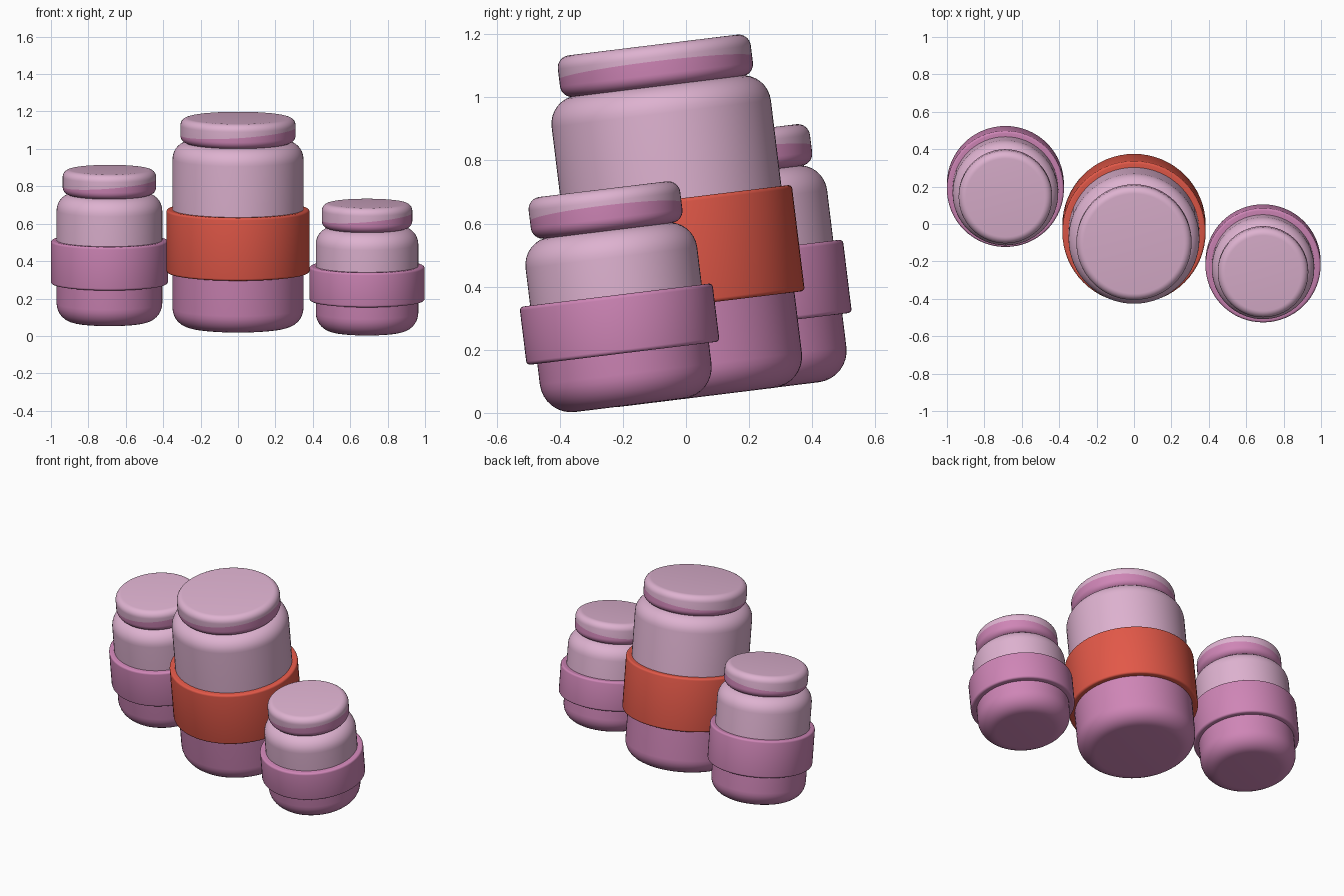
import bpy, bmesh, math
from mathutils import Matrix

if "Cube" in bpy.data.objects:
    bpy.data.objects.remove(bpy.data.objects["Cube"])

SEGMENTS = 64
TILT = math.radians(7)   # whole group leans toward the front
LID_H = 0.133


def material(name, rgb):
    m = bpy.data.materials.new(name)
    m.diffuse_color = (*rgb, 1)
    m.use_nodes = True
    m.node_tree.nodes["Principled BSDF"].inputs["Base Color"].default_value = m.diffuse_color
    return m


LIGHT = material("pale pink", (0.73, 0.445, 0.63))
PINK = material("deep pink", (0.62, 0.235, 0.468))
RED = material("warm red", (0.76, 0.098, 0.065))


def arc(r, z, rad, start, end, steps=8):
    """Rounded corner of a profile around the centre (r, z)."""
    return [(r + rad * math.cos(math.radians(start + (end - start) * i / steps)),
             z + rad * math.sin(math.radians(start + (end - start) * i / steps)))
            for i in range(steps + 1)]


def lathe(name, profile, mats, place, closed=False, split=None, wave=0):
    """Spin a profile; rings past index 'split' take the second material.
    'wave' makes the split ring rise and fall around the part."""
    bm = bmesh.new()
    rings = []
    for k, (r, z) in enumerate(profile):
        ring = []
        for i in range(SEGMENTS):
            a = 2 * math.pi * i / SEGMENTS
            dz = wave * math.cos(a) if k == split else 0
            ring.append(bm.verts.new((r * math.cos(a), r * math.sin(a), z + dz)))
        rings.append(ring)
    count = len(rings) if closed else len(rings) - 1
    for k in range(count):
        lo, hi = rings[k], rings[(k + 1) % len(rings)]
        for i in range(SEGMENTS):
            j = (i + 1) % SEGMENTS
            f = bm.faces.new((lo[i], lo[j], hi[j], hi[i]))
            f.material_index = 1 if split is not None and k >= split else 0
    if not closed:
        bm.faces.new(rings[0][::-1])
        bm.faces.new(rings[-1]).material_index = len(mats) - 1
    bmesh.ops.recalc_face_normals(bm, faces=bm.faces)
    mesh = bpy.data.meshes.new(name)
    bm.to_mesh(mesh)
    bm.free()
    for m in mats:
        mesh.materials.append(m)
    obj = bpy.data.objects.new(name, mesh)
    bpy.context.collection.objects.link(obj)
    obj.matrix_world = place
    bpy.ops.object.select_all(action='DESELECT')
    obj.select_set(True)
    bpy.context.view_layer.objects.active = obj
    bpy.ops.object.shade_smooth_by_angle(angle=math.radians(35))
    return obj


def jar(label, base, r, band_r, lid_r, shoulder, band_lo, band_hi, band_mat):
    place = Matrix.Translation(base) @ Matrix.Rotation(TILT, 4, 'X')
    top = shoulder + 0.004

    # body: deep pink below the middle of the band, pale above
    lower = arc(r - 0.1, 0.1, 0.1, -90, 0)
    upper = arc(r - 0.09, top - 0.09, 0.09, 0, 90)
    mid = (r, (band_lo + band_hi) / 2)
    lathe(label + "_body", lower + [mid] + upper, [PINK, LIGHT], place,
          split=len(lower))

    # band: closed sleeve with softened outer edges
    b = 0.012
    sleeve = ([(r - 0.015, band_lo)]
              + arc(band_r - b, band_lo + b, b, -90, 0, 4)
              + arc(band_r - b, band_hi - b, b, 0, 90, 4)
              + [(r - 0.015, band_hi)])
    lathe(label + "_band", sleeve, [band_mat], place, closed=True)

    # lid: rounded disc with a wavy two-tone side
    b = 0.039
    bottom = arc(lid_r - b, shoulder + b, b, -90, 0)
    crown = arc(lid_r - b, shoulder + LID_H - b, b, 0, 90)
    seam = (lid_r, shoulder + LID_H * 0.46)
    lathe(label + "_lid", bottom + [seam] + crown, [PINK, LIGHT], place,
          split=len(bottom), wave=LID_H * 0.15)


jar("large_jar", (0, 0.032, 0.049), 0.35, 0.383, 0.308, 0.992, 0.293, 0.632, RED)
jar("medium_jar", (-0.6875, 0.24, 0.075), 0.2825, 0.313, 0.25, 0.687, 0.206, 0.440, PINK)
jar("small_jar", (0.69, -0.179, 0.024), 0.274, 0.308, 0.242, 0.557, 0.166, 0.352, PINK)
